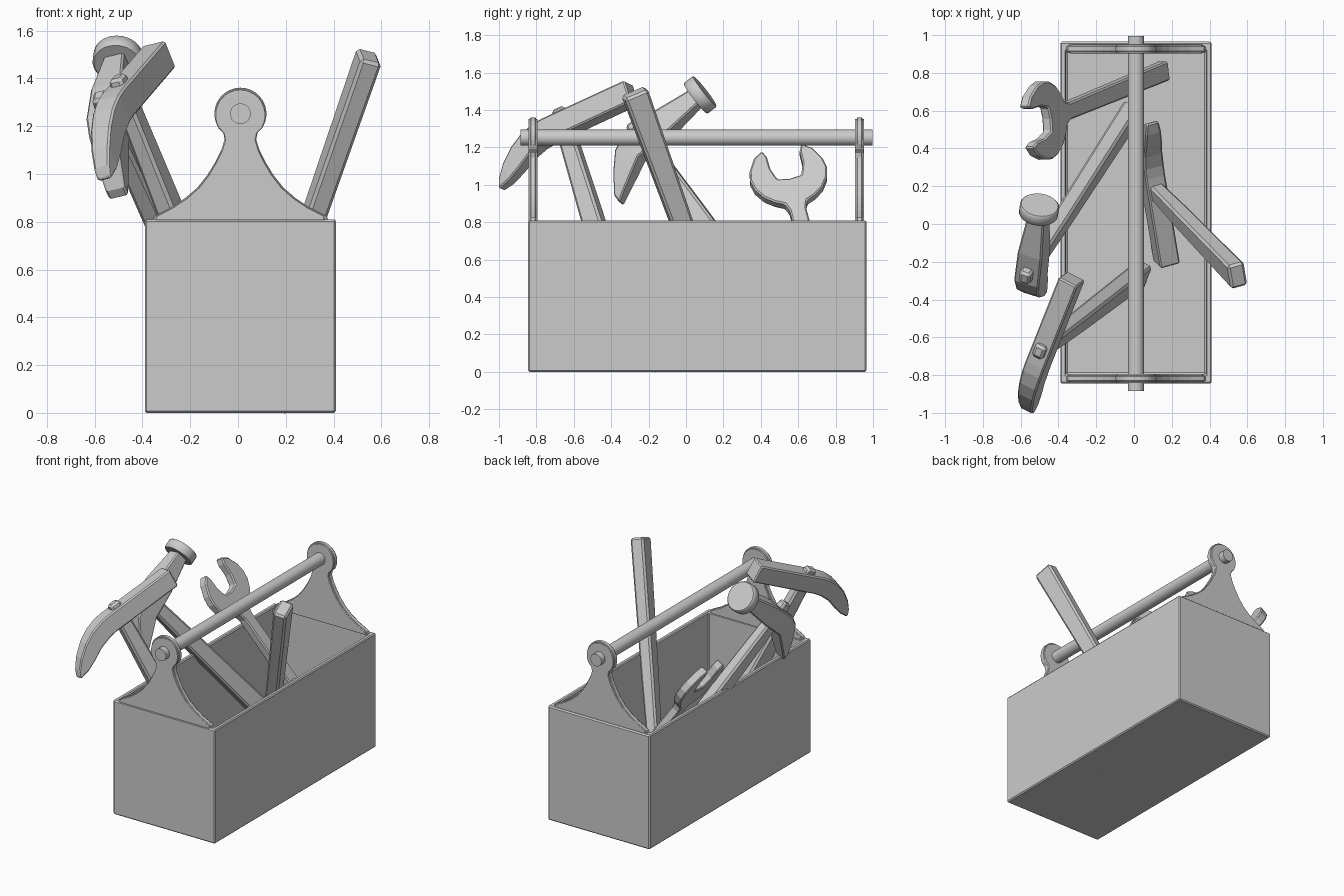
import bpy, bmesh, math
from mathutils import Vector, Matrix

if "Cube" in bpy.data.objects:
    bpy.data.objects.remove(bpy.data.objects["Cube"])


def frame(origin, x_dir, z_dir):
    # local x / z directions to a world matrix
    z = Vector(z_dir).normalized()
    x = Vector(x_dir)
    x = (x - z * x.dot(z)).normalized()
    m = Matrix((x, z.cross(x), z)).transposed().to_4x4()
    m.translation = Vector(origin)
    return m


def finish(name, bm, matrix=None, bevel=0.0, segments=1):
    bmesh.ops.recalc_face_normals(bm, faces=bm.faces)
    me = bpy.data.meshes.new(name)
    bm.to_mesh(me)
    bm.free()
    ob = bpy.data.objects.new(name, me)
    bpy.context.collection.objects.link(ob)
    if matrix:
        ob.matrix_world = matrix
    if bevel:
        mod = ob.modifiers.new("bevel", 'BEVEL')
        mod.width, mod.segments = bevel, segments
        mod.limit_method, mod.angle_limit = 'ANGLE', math.radians(40)
    return ob


def loft(name, rings, matrix, bevel):
    # skin a row of equal-sized rings and cap both ends
    bm = bmesh.new()
    vs = [[bm.verts.new(p) for p in r] for r in rings]
    n = len(rings[0])
    for a, b in zip(vs, vs[1:]):
        for i in range(n):
            bm.faces.new((a[i], a[(i + 1) % n], b[(i + 1) % n], b[i]))
    bm.faces.new(vs[0][::-1])
    bm.faces.new(vs[-1])
    return finish(name, bm, matrix, bevel)


def prism(name, outline, thick, matrix, bevel, segments=1):
    # outline in local x/y, thickness centred on local z
    bm = bmesh.new()
    f = bm.faces.new([bm.verts.new((x, y, -thick / 2)) for x, y in outline])
    r = bmesh.ops.extrude_face_region(bm, geom=[f])
    bmesh.ops.translate(bm, vec=(0, 0, thick),
                        verts=[v for v in r['geom'] if isinstance(v, bmesh.types.BMVert)])
    return finish(name, bm, matrix, bevel, segments)


def cylinder(name, radius, depth, matrix, sides=32, bevel=0.0):
    bm = bmesh.new()
    bmesh.ops.create_cone(bm, cap_ends=True, segments=sides,
                          radius1=radius, radius2=radius, depth=depth)
    ob = finish(name, bm, matrix, bevel)
    for p in ob.data.polygons:
        p.use_smooth = len(p.vertices) == 4
    return ob


def hammer(name, m, head, top, length):
    # head sections: (along, low, high, half width)
    loft(name + "_head", [[(e, -w, lo), (e, w, lo), (e, w, hi), (e, -w, hi)]
                          for e, lo, hi, w in head], m, 0.008)
    # handle sections: (height, half depth, half width)
    secs = [(top, .036, .03), (0, .045, .037), (-.5, .055, .043), (-length, .068, .046)]
    loft(name + "_handle", [[(a, b, z), (-a, b, z), (-a, -b, z), (a, -b, z)]
                            for z, a, b in secs], m, 0.013)


# open box
bm = bmesh.new()
bmesh.ops.create_cube(bm, size=1, matrix=Matrix.Translation((.01, .06, .405))
                      @ Matrix.Diagonal((.80, 1.81, .81, 1)))
top = max(bm.faces, key=lambda f: f.calc_center_median().z)
bmesh.ops.inset_region(bm, faces=[top], thickness=.042)
for v in top.verts:
    v.co.y += .02 if v.co.y < 0 else -.02
r = bmesh.ops.extrude_discrete_faces(bm, faces=[top])
bmesh.ops.translate(bm, vec=(0, 0, -.775), verts=r['faces'][0].verts)
finish("box", bm, None, .008)

# end plates with a round eye for the handle
side = [(.37, .805), (.36, .825), (.29, .86), (.23, .90), (.18, .943), (.138, .996),
        (.105, 1.05), (.08, 1.10), (.066, 1.145), (.072, 1.175)]
arc = [(.109 * math.cos(math.radians(a)), 1.252 + .109 * math.sin(math.radians(a)))
       for a in range(-30, 211, 12)]
outline = side + arc + [(-x, z) for x, z in reversed(side)]
for label, y in (("front", -.818), ("back", .928)):
    m = Matrix.Translation((.01, y, 0)) @ Matrix.Rotation(math.pi / 2, 4, 'X')
    prism(label + "_end_plate", outline, .03, m, .004)
    rim = [(x * .965, .805 + (z - .805) * .985) for x, z in outline]
    prism(label + "_end_plate_layer", rim, .05, m, .006, 2)

# carrying rod
cylinder("carry_rod", .043, 1.88,
         Matrix.Translation((.01, .056, 1.252)) @ Matrix.Rotation(math.pi / 2, 4, 'X'))

# two matching claw hammers, one standing on its head
claw = [(-.425, -.063, .063, .055), (.09, -.063, .065, .055), (.15, -.07, .06, .055),
        (.23, -.095, .038, .052), (.31, -.14, -.005, .048), (.385, -.175, -.07, .043),
        (.435, -.187, -.135, .036), (.452, -.192, -.175, .03)]
hammer("upright_hammer", frame((-.473, -.653, 1.323), (-.343, -.857, -.386),
                               (-.357, -.274, .893)), claw, .095, 1.43)
hammer("inverted_hammer", frame((.109, .184, .224), (-.15, .9, .38),
                                (-.31, .323, -.894)), claw, .095, 1.42)

# round-faced hammer
m = frame((-.542, -.228, 1.244), (-.1, -.78, -.61), (-.351, -.547, .761))
round_claw = [(-.37, -.045, .045, .045), (-.12, -.075, .07, .068), (.07, -.085, .065, .07),
              (.15, -.13, .03, .063), (.23, -.175, -.06, .053), (.30, -.215, -.165, .042)]
hammer("round_hammer", m, round_claw, .115, 1.5)
cylinder("round_hammer_face", .104, .065,
         m @ Matrix.Translation((-.387, 0, 0)) @ Matrix.Rotation(math.pi / 2, 4, 'Y'), 24, .006)

# open-ended wrench
half = [(.01, .065), (.08, .088), (.16, .09), (.203, .108), (.165, .16), (.09, .2), (.03, .21),
        (-.03, .198), (-.09, .16), (-.13, .11), (-.155, .06), (-.2, .045), (-1.18, .052)]
d, q = Vector((.53, .218, -.82)), Vector((-.12, .976, .18))
prism("wrench", [(0, 0)] + half + [(p, -w) for p, w in reversed(half)], .06,
      frame((-.463, .555, 1.02), -d, (-d).cross(q)), .008)
